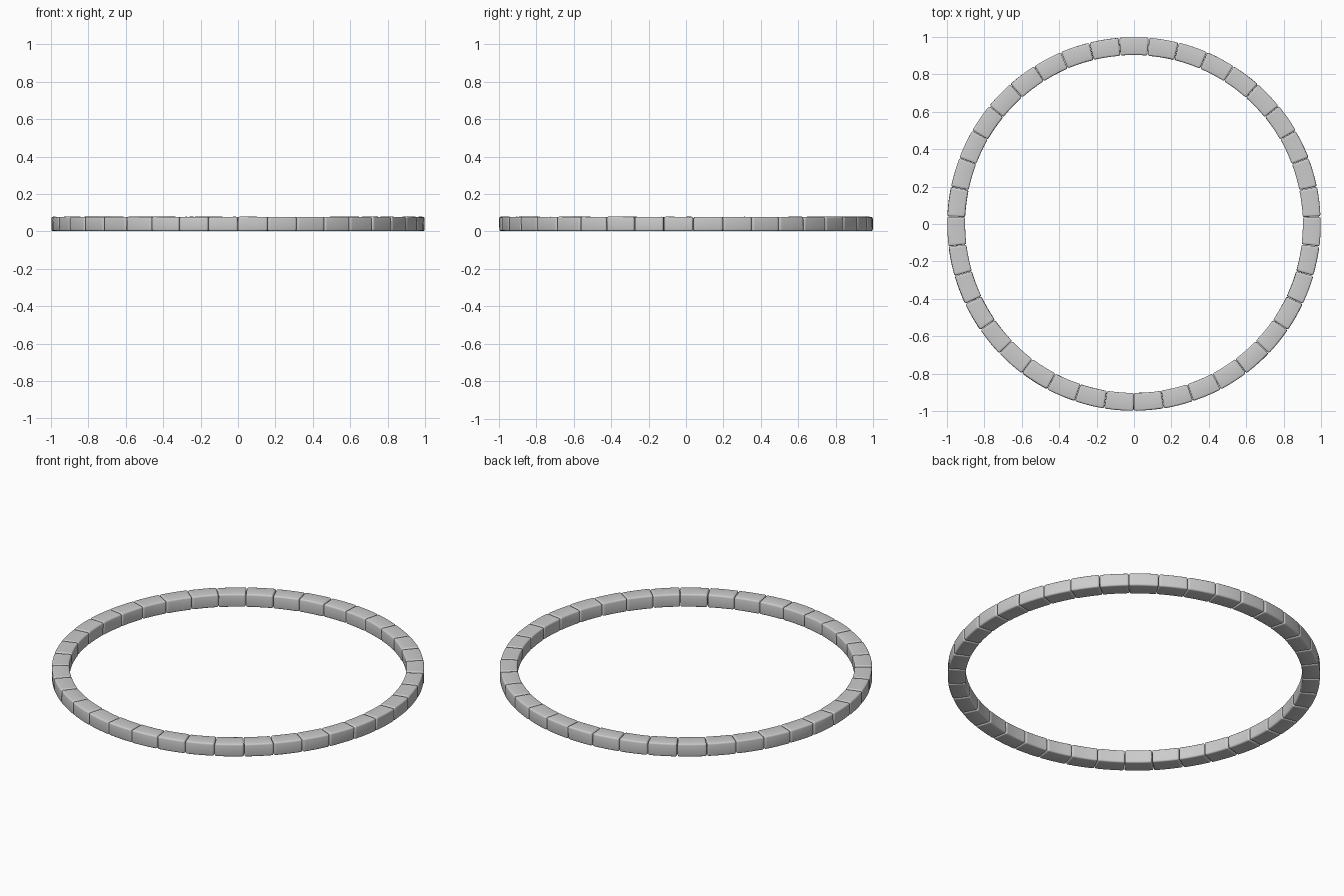
import bpy, bmesh, math, random
from mathutils import Vector

if "Cube" in bpy.data.objects:
    bpy.data.objects.remove(bpy.data.objects["Cube"])

random.seed(7)
COUNT = 39                      # stones in the ring
R_IN, R_OUT, HEIGHT = 0.902, 0.999, 0.078
R_MID = (R_IN + R_OUT) / 2
STEP = 2 * math.pi / COUNT
LENGTH = STEP * R_MID


def add_stone(index, verts, faces):
    """One worn, rounded kerb stone bent along the ring."""
    bm = bmesh.new()
    bmesh.ops.create_cube(bm, size=1.0)
    size = Vector((LENGTH - 0.001, R_OUT - R_IN, HEIGHT))
    # slightly uneven corners, always pulled inward
    for v in bm.verts:
        pull = Vector((random.uniform(0, 0.015), random.uniform(0, 0.05),
                       random.uniform(0, 0.07)))
        if v.co.z < 0:
            pull.z *= 0.4
        v.co = Vector([c * s * (1 - p) for c, s, p in zip(v.co, size, pull)])
    bmesh.ops.bevel(bm, geom=bm.edges[:], offset=0.009, segments=3,
                    profile=0.5, affect='EDGES')
    # cross cuts so the stone can follow the curve
    for x in (-0.5, -0.25, 0, 0.25, 0.5):
        bmesh.ops.bisect_plane(bm, geom=bm.verts[:] + bm.edges[:] + bm.faces[:],
                               plane_co=(x * LENGTH * 0.8, 0, 0), plane_no=(1, 0, 0))
    base = len(verts)
    bm.verts.index_update()
    centre = -math.pi / 2 + (index + 0.5) * STEP
    for v in bm.verts:
        a = centre + v.co.x / R_MID
        r = R_MID + v.co.y
        verts.append((r * math.cos(a), r * math.sin(a), v.co.z + HEIGHT / 2 + 0.001))
    # the bend mirrors the stone, so reverse each face
    faces.extend([base + v.index for v in reversed(f.verts)] for f in bm.faces)
    bm.free()


# ring of stones
verts, faces = [], []
for i in range(COUNT):
    add_stone(i, verts, faces)
mesh = bpy.data.meshes.new("stone_ring")
mesh.from_pydata(verts, [], faces)
bm = bmesh.new()
bm.from_mesh(mesh)
bmesh.ops.recalc_face_normals(bm, faces=bm.faces[:])
bm.to_mesh(mesh)
bm.free()
ring = bpy.data.objects.new("stone_ring", mesh)
bpy.context.collection.objects.link(ring)
bpy.context.view_layer.objects.active = ring
ring.select_set(True)
bpy.ops.object.shade_smooth_by_angle(angle=math.radians(40))
